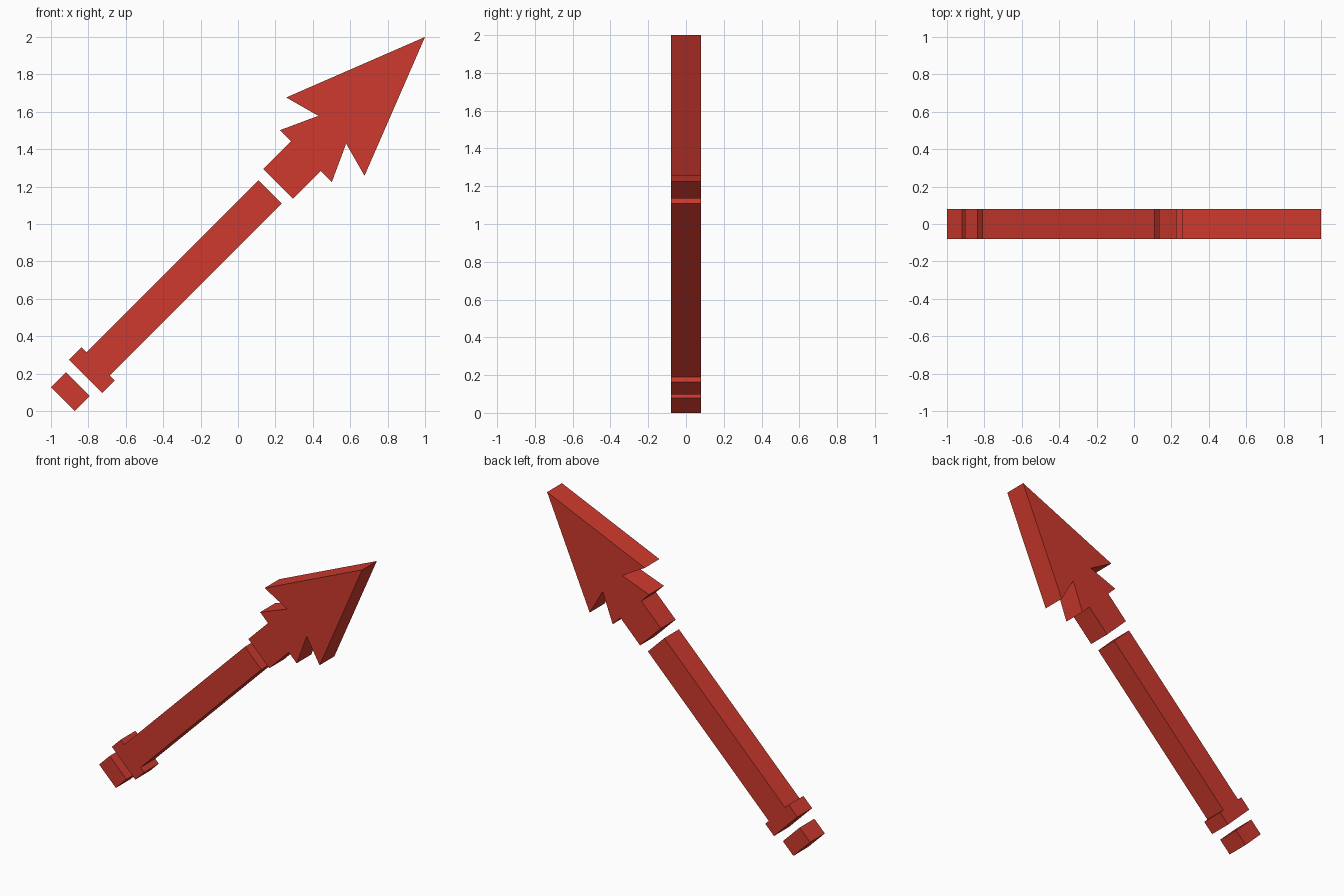
import bpy
import bmesh
import math

if "Cube" in bpy.data.objects:
    bpy.data.objects.remove(bpy.data.objects["Cube"])

HALF_DEPTH = 0.08
S = math.sqrt(0.5)

red = bpy.data.materials.new("red")
red.diffuse_color = (0.62, 0.042, 0.027, 1.0)
red.use_nodes = True
red.node_tree.nodes["Principled BSDF"].inputs["Base Color"].default_value = red.diffuse_color


def plate(name, half_profile):
    """Mirror (distance along arrow, half width) points about the diagonal
    axis and extrude the outline through y."""
    outline = half_profile + [(u, -v) for u, v in reversed(half_profile) if v > 0]
    bm = bmesh.new()
    # The axis runs at 45 degrees from (-1, 0) to (1, 2) in x, z
    verts = [bm.verts.new((-1 + (u - v) * S, -HALF_DEPTH, (u + v) * S))
             for u, v in outline]
    face = bm.faces.new(verts)
    ext = bmesh.ops.extrude_face_region(bm, geom=[face], use_keep_orig=True)
    moved = [g for g in ext["geom"] if isinstance(g, bmesh.types.BMVert)]
    bmesh.ops.translate(bm, verts=moved, vec=(0, 2 * HALF_DEPTH, 0))
    bmesh.ops.recalc_face_normals(bm, faces=bm.faces[:])
    mesh = bpy.data.meshes.new(name)
    bm.to_mesh(mesh)
    bm.free()
    mesh.materials.append(red)
    obj = bpy.data.objects.new(name, mesh)
    bpy.context.collection.objects.link(obj)


# Barbed arrow head with its short neck
plate("arrow_head", [(1.717, 0.112), (1.928, 0.112), (1.928, 0.196),
                     (2.127, 0.105), (2.075, 0.296), (2 * math.sqrt(2), 0)])

# Long shaft with a wider collar at its lower end
plate("shaft", [(0.263, 0.126), (0.357, 0.126), (0.357, 0.088), (1.657, 0.088)])

# Separate block at the tail
plate("tail_block", [(0.09, 0.09), (0.203, 0.09)])
